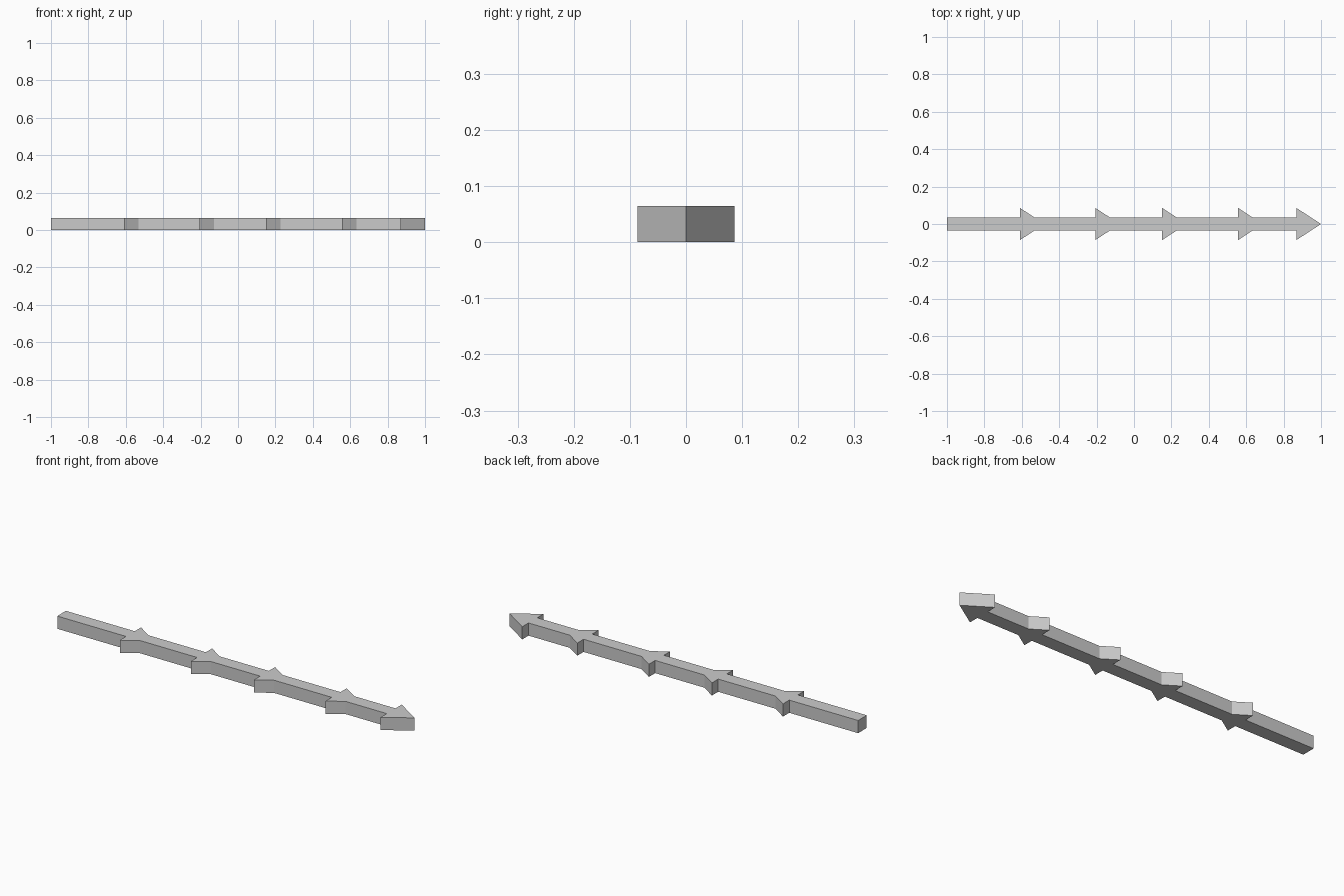
import bpy
import bmesh

if "Cube" in bpy.data.objects:
    bpy.data.objects.remove(bpy.data.objects["Cube"])

HEIGHT = 0.065      # thickness of the arrow
SHAFT = 0.035       # half width of the shaft
BARB = 0.086        # half width of the barbs
HEAD_X = 0.868      # back of the arrow head
BARB_RUN = 0.078    # length of a barb along the shaft

# Half outline: shaft with four barbs, then the head
half = [(-1.0, SHAFT)]
for x in (-0.61, -0.207, 0.15, 0.556):
    half += [(x, SHAFT), (x, BARB), (x + BARB_RUN, SHAFT)]
half += [(HEAD_X, SHAFT), (HEAD_X, BARB)]

# Mirror the outline across the centre line, closing at the tip
outline = half + [(1.0, 0.0)] + [(x, -y) for x, y in reversed(half)]

# Extrude the outline upward
bm = bmesh.new()
base = bm.faces.new([bm.verts.new((x, y, 0)) for x, y in outline])
top = bmesh.ops.extrude_face_region(bm, geom=[base], use_keep_orig=True)
bmesh.ops.translate(bm, vec=(0, 0, HEIGHT),
                    verts=[g for g in top["geom"] if isinstance(g, bmesh.types.BMVert)])
bmesh.ops.recalc_face_normals(bm, faces=bm.faces)

mesh = bpy.data.meshes.new("barbed_arrow")
bm.to_mesh(mesh)
bm.free()
bpy.context.collection.objects.link(bpy.data.objects.new("barbed_arrow", mesh))
